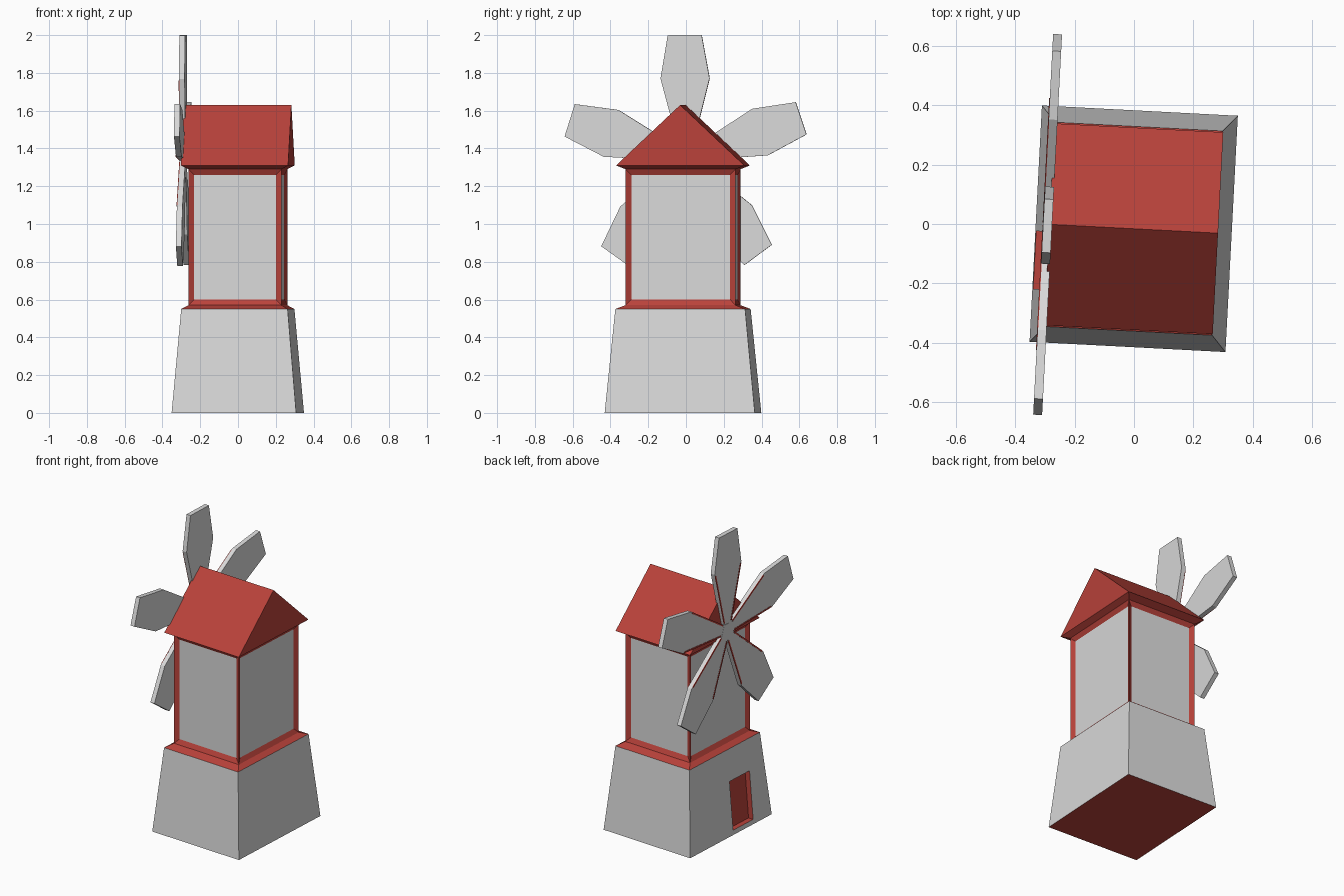
import bpy, bmesh, math
from mathutils import Matrix, Vector

if "Cube" in bpy.data.objects:
    bpy.data.objects.remove(bpy.data.objects["Cube"])

# The whole mill is turned three degrees about z
PLACE = Matrix.Translation((-0.001, -0.016, 0)) @ Matrix.Rotation(math.radians(-3), 4, 'Z')


def material(name, rgb):
    m = bpy.data.materials.new(name)
    m.diffuse_color = (*rgb, 1)
    m.use_nodes = True
    m.node_tree.nodes["Principled BSDF"].inputs["Base Color"].default_value = m.diffuse_color
    return m


GREY = material("pale_grey", (0.70, 0.70, 0.70))
RED = material("brick_red", (0.49, 0.055, 0.043))


def finish(name, bm, mats):
    bmesh.ops.recalc_face_normals(bm, faces=bm.faces[:])
    bm.transform(PLACE)
    me = bpy.data.meshes.new(name)
    bm.to_mesh(me)
    bm.free()
    for m in mats:
        me.materials.append(m)
    ob = bpy.data.objects.new(name, me)
    bpy.context.collection.objects.link(ob)
    return ob


def rings(levels):
    """Closed stack of rectangles given as (half x, half y, z)."""
    bm = bmesh.new()
    loops = [[bm.verts.new((sx * a, sy * b, z)) for sx, sy in
              ((-1, -1), (1, -1), (1, 1), (-1, 1))] for a, b, z in levels]
    bm.faces.new(loops[0][::-1])
    bm.faces.new(loops[-1])
    for lo, hi in zip(loops, loops[1:]):
        for i in range(4):
            j = (i + 1) % 4
            bm.faces.new((lo[i], lo[j], hi[j], hi[i]))
    bmesh.ops.recalc_face_normals(bm, faces=bm.faces[:])
    return bm


def prism(bm, outline, x0, x1):
    """Extrude a (y, z) outline along x."""
    ends = [[bm.verts.new((x, y, z)) for y, z in outline] for x in (x0, x1)]
    bm.faces.new(ends[0])
    bm.faces.new(ends[1][::-1])
    n = len(outline)
    for i in range(n):
        j = (i + 1) % n
        bm.faces.new((ends[0][i], ends[0][j], ends[1][j], ends[1][i]))


# Tapered base with a recessed door on the sail side
bm = rings([(0.33, 0.398, 0), (0.282, 0.344, 0.55)])
Y0, Y1, Z0, Z1 = -0.22, -0.025, 0.03, 0.345
for co, no in (((0, Y0, 0), (0, 1, 0)), ((0, Y1, 0), (0, 1, 0)),
               ((0, 0, Z0), (0, 0, 1)), ((0, 0, Z1), (0, 0, 1))):
    side = [f for f in bm.faces if f.normal.x < -0.9]
    geom = set(side) | {e for f in side for e in f.edges} | {v for f in side for v in f.verts}
    bmesh.ops.bisect_plane(bm, geom=list(geom), dist=1e-5, plane_co=co, plane_no=no)
    bm.normal_update()


def in_door(p):
    return Y0 - 1e-3 < p.y < Y1 + 1e-3 and Z0 - 1e-3 < p.z < Z1 + 1e-3


door = [f for f in bm.faces if f.normal.x < -0.9 and all(in_door(v.co) for v in f.verts)]
bmesh.ops.inset_individual(bm, faces=door, thickness=0.0, depth=0.0)
for v in {v for f in door for v in f.verts}:
    v.co.x += 0.035
for f in bm.faces:
    if all(in_door(v.co) for v in f.verts) or all(v.co.z < 1e-4 for v in f.verts):
        f.material_index = 1
finish("base", bm, [GREY, RED])

# Sloping ledge, upper body and eave; the four sides get sunken grey panels
bm = rings([(0.282, 0.344, 0.55), (0.247, 0.292, 0.57), (0.247, 0.292, 1.29), (0.284, 0.34, 1.31)])
walls = [f for f in bm.faces if 0.9 < f.calc_center_median().z < 1.0 and abs(f.normal.z) < 0.1]
bmesh.ops.inset_individual(bm, faces=walls, thickness=0.03, depth=-0.015, use_even_offset=True)
for f in walls:
    f.material_index = 1
finish("upper_body", bm, [RED, GREY])

# Gable roof
bm = bmesh.new()
prism(bm, [(-0.34, 1.31), (0.34, 1.31), (0, 1.63)], -0.284, 0.284)
finish("roof", bm, [RED])

# Five sails with a hub, and thin red trim along their inner edges
HUB = Vector((0.0, 1.355))
XF, XB = -0.305, -0.275
SAIL = [(0.03, 0.03), (0.415, 0.13), (0.645, 0.09)]  # (radius, half width)


def turn(points, k):
    a = math.radians(90.5 + 72 * k)
    c, s = math.cos(a), math.sin(a)
    return [(HUB.x + r * c - w * s, HUB.y + r * s + w * c) for r, w in points]


sails, trim = bmesh.new(), bmesh.new()
for k in range(5):
    prism(sails, turn(SAIL + [(r, -w) for r, w in SAIL[::-1]], k), XF, XB)
    for s in (-1, 1):
        edge = [(0.06, 0.038), (0.405, 0.1275), (0.405, 0.1175), (0.06, 0.028)]
        prism(trim, turn([(r, s * w) for r, w in edge], k), XF - 0.002, XF + 0.002)
prism(sails, [p for k in range(5) for p in turn([(0.06, 0)], k + 0.5)], XF - 0.001, XB)
finish("sails", sails, [GREY])
finish("sail_trim", trim, [RED])
